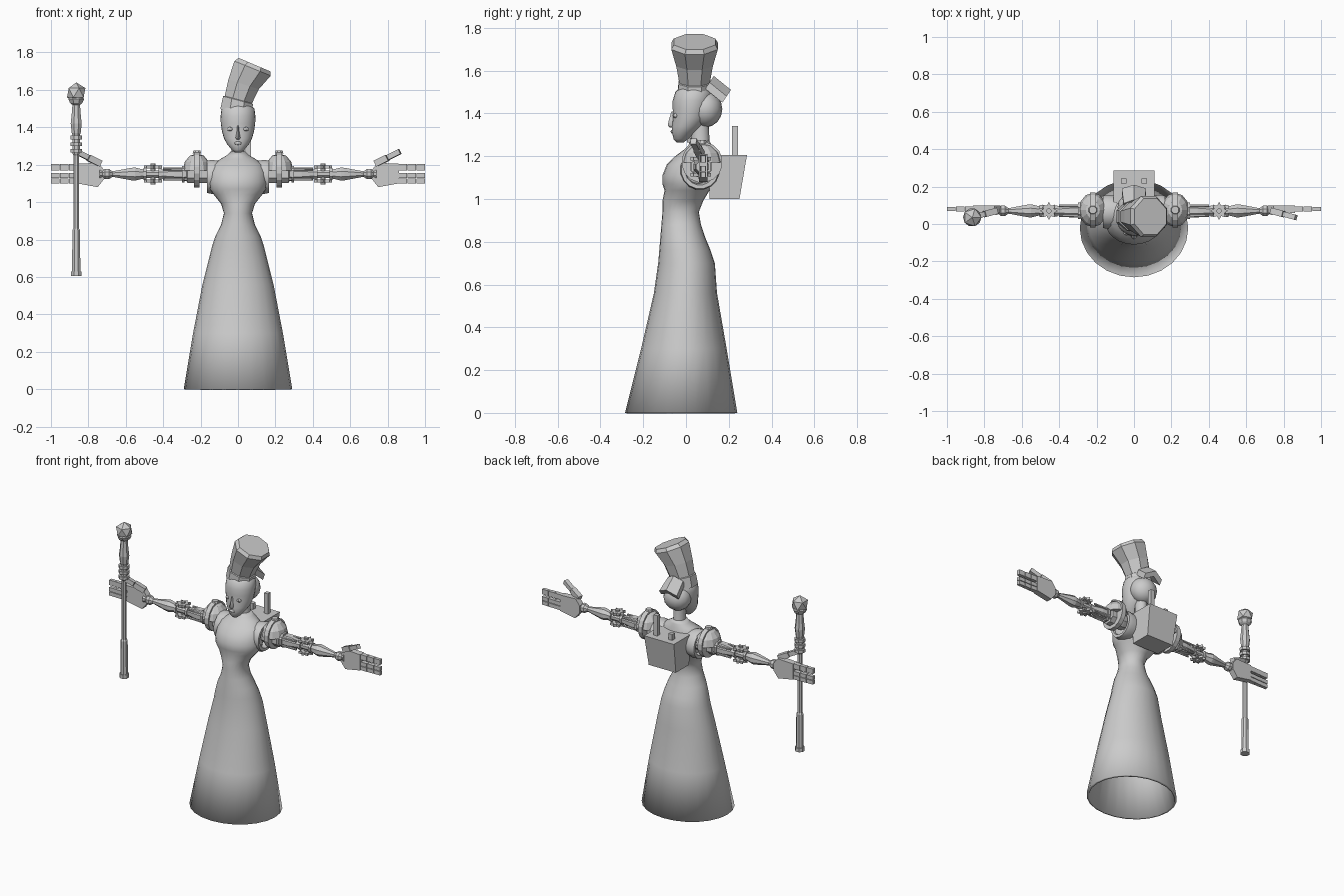
import bpy, bmesh, math
from mathutils import Vector, Matrix

cube = bpy.data.objects.get("Cube")
if cube:
    bpy.data.objects.remove(cube, do_unlink=True)

grey = bpy.data.materials.new("plain grey")
grey.use_nodes = True
grey.diffuse_color = (0.6, 0.6, 0.6, 1)
grey.node_tree.nodes["Principled BSDF"].inputs["Base Color"].default_value = (0.6, 0.6, 0.6, 1)


def finish(name, bm, smooth=None):
    bmesh.ops.recalc_face_normals(bm, faces=bm.faces)
    mesh = bpy.data.meshes.new(name)
    bm.to_mesh(mesh)
    bm.free()
    mesh.materials.append(grey)
    ob = bpy.data.objects.new(name, mesh)
    bpy.context.collection.objects.link(ob)
    if smooth:
        bpy.ops.object.select_all(action='DESELECT')
        ob.select_set(True)
        bpy.context.view_layer.objects.active = ob
        bpy.ops.object.shade_smooth_by_angle(angle=math.radians(smooth))
    return ob


def loft(name, rings, caps=(True, True), smooth=None):
    """Skin a list of equally long point rings."""
    bm = bmesh.new()
    vs = [[bm.verts.new(p) for p in r] for r in rings]
    n = len(vs[0])
    for a, b in zip(vs, vs[1:]):
        for i in range(n):
            bm.faces.new((a[i], a[(i + 1) % n], b[(i + 1) % n], b[i]))
    if caps[0]:
        bm.faces.new(vs[0])
    if caps[1]:
        bm.faces.new(vs[-1])
    return finish(name, bm, smooth)


def ovals(rows, n=24):
    """Rows of (z, half width, y front, y back) as horizontal ovals."""
    ang = [2 * math.pi * i / n for i in range(n)]
    return [[(hx * math.cos(a), (y0 + y1) / 2 + (y1 - y0) / 2 * math.sin(a), z) for a in ang]
            for z, hx, y0, y1 in rows]


def lathe(name, profile, origin, axis='Z', n=8, smooth=None, mirror=1):
    """Turn (position, radius) pairs about an axis through origin."""
    o = Vector(origin)
    rings = []
    for t, r in profile:
        ring = []
        for i in range(n):
            a = 2 * math.pi * (i + 0.5) / n
            c, s = r * math.cos(a), r * math.sin(a)
            ring.append(o + Vector((c, s, t) if axis == 'Z' else (mirror * t, c, s)))
        rings.append(ring)
    return loft(name, rings, smooth=smooth)


def box(name, center, size, rot=None):
    bm = bmesh.new()
    bmesh.ops.create_cube(bm, size=1)
    m = Matrix.Translation(center) @ (rot or Matrix()) @ Matrix.Diagonal((*size, 1))
    bmesh.ops.transform(bm, matrix=m, verts=bm.verts)
    return finish(name, bm)


def ball(name, center, radii, seg=16, smooth=None, half=False):
    bm = bmesh.new()
    bmesh.ops.create_uvsphere(bm, u_segments=seg, v_segments=max(6, seg // 2), radius=1)
    if half:
        cut = bmesh.ops.bisect_plane(bm, geom=bm.verts[:] + bm.edges[:] + bm.faces[:], plane_co=(0, 0, 0),
                                     plane_no=(0, 0, 1), clear_inner=True)
        bmesh.ops.holes_fill(bm, edges=[e for e in bm.edges if e.is_boundary])
    bmesh.ops.transform(bm, matrix=Matrix.Translation(center) @ Matrix.Diagonal((*radii, 1)), verts=bm.verts)
    return finish(name, bm, smooth)


def prism(name, outline, vec):
    """Extrude a 3D outline along a vector."""
    return loft(name, [outline, [Vector(p) + Vector(vec) for p in outline]])


# Gown: one hollow shell from hem to neckline
gown = loft("gown", ovals([
    (0, .29, -.285, .24), (.3, .24, -.21, .19), (.56, .19, -.15, .145), (.7, .155, -.13, .135),
    (.76, .14, -.125, .115), (.82, .12, -.12, .09), (.88, .09, -.115, .07), (.94, .075, -.11, .06),
    (.99, .09, -.11, .08), (1.04, .13, -.1, .11), (1.07, .15, -.11, .13), (1.11, .155, -.11, .14),
    (1.16, .15, -.09, .14), (1.2, .135, -.05, .135), (1.23, .095, -.01, .125), (1.25, .06, .01, .12),
    (1.27, .038, .02, .11)]), caps=(False, False), smooth=60)
shell = gown.modifiers.new("thickness", 'SOLIDIFY')
shell.thickness = 0.015
shell.offset = -1

# Neck, head and hair
loft("neck", ovals([(1.2, .05, .02, .12), (1.27, .036, .025, .11), (1.38, .036, .025, .105)], 16), smooth=60)
loft("head", ovals([
    (1.265, .016, -.045, -.01), (1.28, .034, -.058, .01), (1.31, .058, -.065, .04), (1.34, .075, -.066, .075),
    (1.38, .086, -.061, .1), (1.42, .092, -.062, .11), (1.46, .093, -.062, .12), (1.5, .088, -.05, .12),
    (1.53, .06, -.02, .09)]), smooth=60)
ball("hair", (0, .09, 1.42), (.088, .08, .085), 16, smooth=60)
loft("nose", [[(-h, y0, z), (0, y0 - .012, z), (h, y0, z), (h, -.04, z), (-h, -.04, z)]
              for z, h, y0 in ((1.335, .008, -.066), (1.345, .013, -.073), (1.37, .007, -.068), (1.41, .005, -.056))],
     smooth=60)
ball("lips", (0, -.064, 1.315), (.02, .008, .009), 8, smooth=60)
for s, side in ((1, "left"), (-1, "right")):
    ball(side + "_eye", (s * .04, -.048, 1.39), (.017, .011, .012), 12, smooth=60)
    ball(side + "_eyeball", (s * .04, -.057, 1.39), (.007, .006, .008), 8, smooth=60)

# Tall eight-sided hat leaning to the model's left
hat = []
for cx, z, rx, ry, tilt in ((-.01, 1.475, .09, .08, 15), (0, 1.545, .085, .078, 15), (.002, 1.548, .078, .073, 15),
                            (.03, 1.63, .088, .088, 18), (.078, 1.715, .108, .112, 22), (.088, 1.735, .095, .1, 23)):
    t = math.radians(tilt)
    ring = []
    for i in range(8):
        a = math.pi * (i + .5) / 4
        c = rx * math.cos(a) * 1.05
        ring.append((cx + c * math.cos(t), .04 + ry * math.sin(a) * 1.05, z - c * math.sin(t)))
    hat.append(ring)
loft("hat", hat)

# Folded bow on the back of the hat
for s in (1, -1):
    prism("bow_wing", [(0, .13, 1.575), (0, .21, 1.51), (s * .065, .19, 1.48), (s * .055, .11, 1.545)],
          (0, -.02, -.03))

# Back pack with one tall and one short post
loft("pack", [[(-w, .11, z), (w, .11, z), (w, y, z), (-w, y, z)] for z, w, y in ((1.0, .1, .25), (1.205, .11, .285))])
box("tall_post", (.055, .23, 1.265), (.028, .028, .15))
box("short_post", (-.055, .23, 1.22), (.028, .028, .05))

# Mechanical arms, built once per side
Y, Z = .07, 1.15
for s, side in ((1, "left"), (-1, "right")):
    ob = lathe(side + "_armhole", [(.09, .085), (.14, .093), (.165, .088), (.165, .07), (.12, .06)],
               (0, .065, 1.135), 'X', 16, 40, s)
    ball(side + "_shoulder_pad", (s * .22, .075, 1.17), (.075, .092, .09), 12, half=True)
    lathe(side + "_pad_band", [(-.015, .096), (.015, .096)], (s * .22, .075, 1.172), 'X', 16, None, s)
    lathe(side + "_pad_bolt", [(0, .025), (.015, .02)], (s * .22, .075, 1.26))
    lathe(side + "_upper_arm", [(.12, .045), (.17, .052), (.27, .052), (.275, .04), (.285, .04), (.285, .048),
                                (.3, .048), (.3, .038), (.34, .038), (.41, .026), (.41, .032), (.425, .032)],
          (0, Y, Z), 'X', 8, None, s)
    for a in range(4):  # rods around the upper arm
        t = math.pi * (a + .5) / 2
        lathe(side + "_arm_rod", [(.26, .009), (.4, .007)], (0, Y + .038 * math.cos(t), Z + .038 * math.sin(t)),
              'X', 6, None, s)
    # Elbow: two star discs on a pin
    for z in (1.105, 1.18):
        star = [(s * .455 + r * math.cos(math.pi * i / 8), Y + r * math.sin(math.pi * i / 8), z)
                for i, r in enumerate((.048, .03) * 8)]
        prism(side + "_elbow_star", star, (0, 0, .016))
    lathe(side + "_elbow_pin", [(1.095, .014), (1.207, .014)], (s * .455, Y, 0))
    lathe(side + "_elbow_core", [(.42, .022), (.5, .022)], (0, Y, Z), 'X', 8, None, s)
    lathe(side + "_forearm", [(.49, .034), (.505, .034), (.505, .026), (.55, .038), (.57, .036), (.67, .016),
                              (.68, .022), (.69, .03), (.71, .03), (.725, .018), (.74, .025)],
          (0, Y, Z), 'X', 8, None, s)
    # Hand
    palm = [(.715, 1.17), (.745, 1.21), (.86, 1.205), (.86, 1.1), (.75, 1.08), (.715, 1.125)]
    prism(side + "_palm", [(s * x, .06, z) for x, z in palm], (0, .04, 0))
    for z, h in ((1.187, .034), (1.142, .025), (1.113, .025)):
        for i in range(3):  # finger joints
            box(side + "_finger", (s * (.881 + .048 * i), .08, z), (.046, .028 - .003 * i, h))
    a, b = Vector((s * .735, .07, 1.205)), Vector((s * .865, .035, 1.27))
    turn = (b - a).to_track_quat('X', 'Z').to_matrix().to_4x4()
    for f, w in ((.25, .034), (.76, .028)):
        box(side + "_thumb", a.lerp(b, f), ((b - a).length * .49, w, w), turn)

# Staff held in front of the right hand
lathe("staff", [(.605, .03), (.63, .03), (.63, .024), (.85, .022), (.86, .016), (1.25, .016), (1.26, .022),
                (1.36, .022), (1.37, .026), (1.42, .032), (1.46, .027), (1.52, .022), (1.53, .036),
                (1.55, .045), (1.56, .04)], (-.865, .035, 0))
for z in (1.275, 1.31, 1.345):
    lathe("staff_ring", [(-.01, .034), (.01, .034)], (-.865, .035, z))
gem = bmesh.new()
bmesh.ops.create_icosphere(gem, subdivisions=1, radius=.055, matrix=Matrix.Translation((-.865, .035, 1.585)))
finish("staff_gem", gem)
